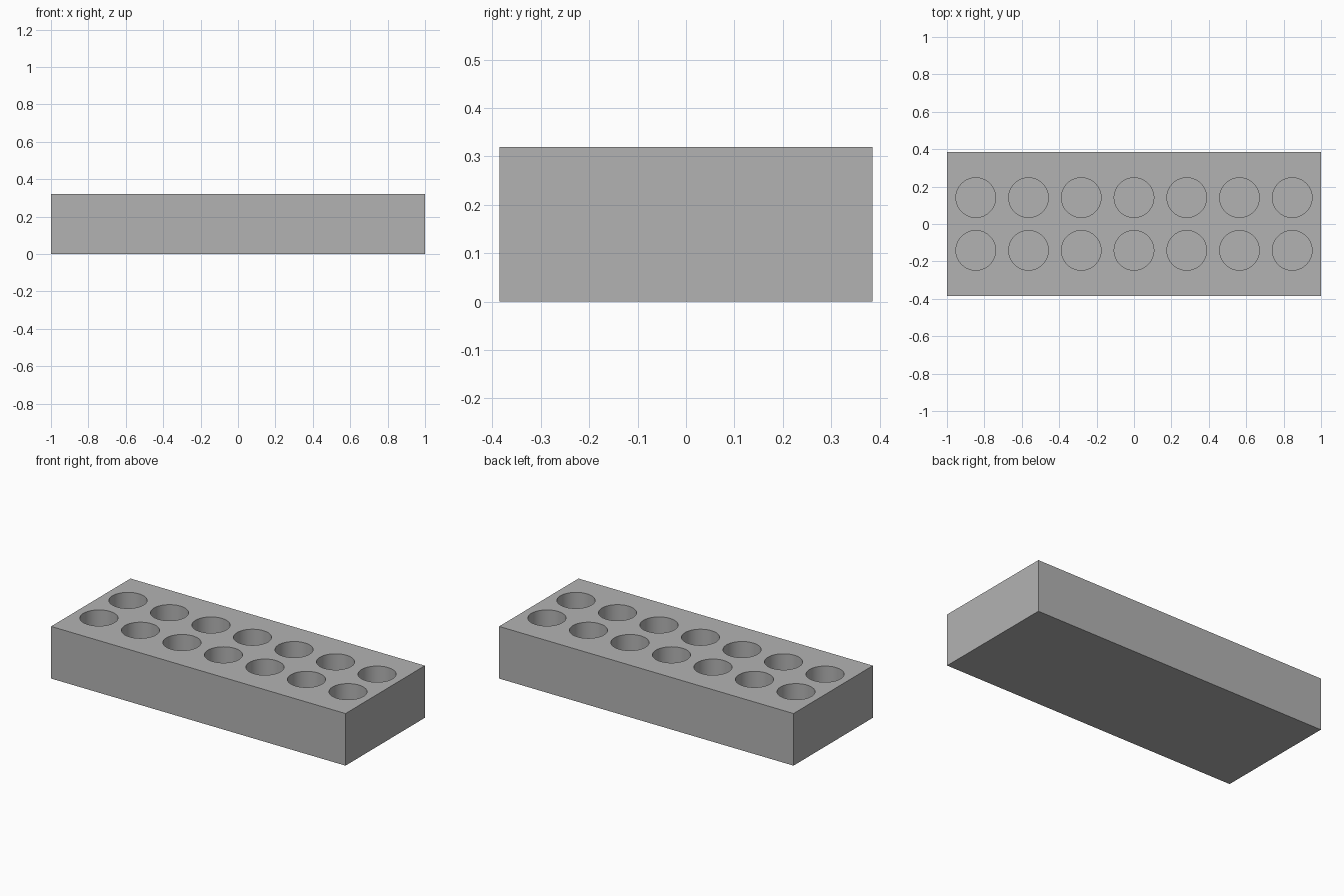
import bpy
import bmesh
from mathutils import Matrix

LENGTH, DEPTH, HEIGHT = 2.0, 0.77, 0.32
PITCH, RADIUS, FLOOR = 0.282, 0.106, 0.05
COLS, ROWS = 7, 2

cube = bpy.data.objects.get("Cube")
if cube:
    bpy.data.objects.remove(cube, do_unlink=True)

# Single grey plastic
grey = bpy.data.materials.new("grey")
grey.use_nodes = True
color = (0.45, 0.45, 0.45, 1.0)
grey.diffuse_color = color
grey.node_tree.nodes["Principled BSDF"].inputs["Base Color"].default_value = color


def add_object(name, bm):
    mesh = bpy.data.meshes.new(name)
    bm.to_mesh(mesh)
    bm.free()
    mesh.materials.append(grey)
    obj = bpy.data.objects.new(name, mesh)
    bpy.context.collection.objects.link(obj)
    return obj


# Solid block
bm = bmesh.new()
bmesh.ops.create_cube(bm, size=1, matrix=Matrix.Translation((0, 0, HEIGHT / 2))
                      @ Matrix.Diagonal((LENGTH, DEPTH, HEIGHT, 1)))
block = add_object("rack_block", bm)

# Grid of cylinders that cuts the blind holes
bm = bmesh.new()
cut_height = HEIGHT - FLOOR + 0.1
for col in range(COLS):
    for row in range(ROWS):
        x = (col - (COLS - 1) / 2) * PITCH
        y = (row - (ROWS - 1) / 2) * PITCH
        bmesh.ops.create_cone(
            bm, cap_ends=True, segments=64, radius1=RADIUS, radius2=RADIUS,
            depth=cut_height,
            matrix=Matrix.Translation((x, y, FLOOR + cut_height / 2)))
cutter = add_object("hole_cutter", bm)
cutter.hide_render = True

# Cut the holes, then discard the cutter
cut = block.modifiers.new("holes", 'BOOLEAN')
cut.operation = 'DIFFERENCE'
cut.solver = 'EXACT'
cut.object = cutter
bpy.ops.object.select_all(action='DESELECT')
block.select_set(True)
bpy.context.view_layer.objects.active = block
bpy.ops.object.modifier_apply(modifier=cut.name)
bpy.data.objects.remove(cutter, do_unlink=True)

# Smooth hole walls, sharp rims
bpy.ops.object.shade_smooth_by_angle(angle=0.6)
